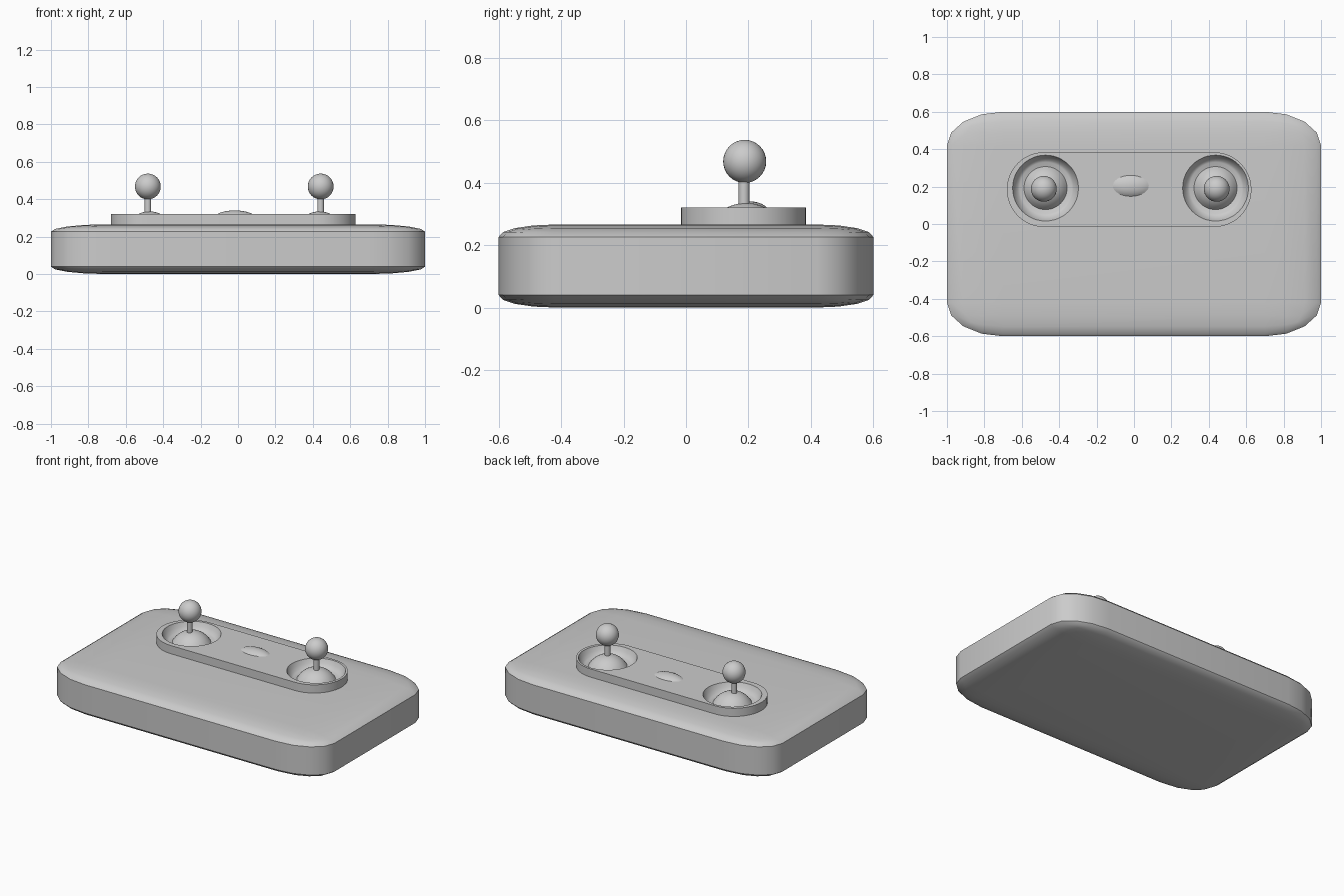
import bpy, bmesh
from math import sin, cos, pi, radians, sqrt

cube = bpy.data.objects.get("Cube")
if cube:
    bpy.data.objects.remove(cube)

grey = bpy.data.materials.new("plain_grey")
grey.use_nodes = True
GREY = (0.6, 0.6, 0.6, 1)
grey.diffuse_color = GREY
grey.node_tree.nodes["Principled BSDF"].inputs["Base Color"].default_value = GREY


def finish(obj, angle=35):
    """Give an object its colour and smooth shading with sharp edges."""
    obj.data.materials.clear()
    obj.data.materials.append(grey)
    bpy.ops.object.select_all(action='DESELECT')
    obj.select_set(True)
    bpy.context.view_layer.objects.active = obj
    bpy.ops.object.shade_smooth_by_angle(angle=radians(angle))
    return obj


def add_mesh(name, bm):
    bmesh.ops.recalc_face_normals(bm, faces=bm.faces)
    mesh = bpy.data.meshes.new(name)
    bm.to_mesh(mesh)
    bm.free()
    obj = bpy.data.objects.new(name, mesh)
    bpy.context.collection.objects.link(obj)
    return obj


def lathe(name, profile, centre, scale=(1, 1, 1), steps=48):
    """Revolve (radius, height) points about a vertical axis."""
    bm = bmesh.new()
    verts = [bm.verts.new((r, 0, z)) for r, z in profile]
    edges = [bm.edges.new(pair) for pair in zip(verts, verts[1:])]
    bmesh.ops.spin(bm, geom=verts + edges, cent=(0, 0, 0), axis=(0, 0, 1),
                   angle=2 * pi, steps=steps)
    bmesh.ops.remove_doubles(bm, verts=bm.verts, dist=1e-5)
    bmesh.ops.scale(bm, vec=scale, verts=bm.verts)
    bmesh.ops.translate(bm, vec=centre, verts=bm.verts)
    obj = add_mesh(name, bm)
    # open surfaces should face upward
    if max(p.normal.z for p in obj.data.polygons) <= 0:
        obj.data.flip_normals()
    return finish(obj)


def cap(radius, height, rings=8):
    """Profile of a shallow spherical dome."""
    ball = (radius ** 2 + height ** 2) / (2 * height)
    radii = [radius * (1 - i / rings) for i in range(rings + 1)]
    return [(r, sqrt(ball ** 2 - r ** 2) - ball + height) for r in radii]


def arc(cx, cy, r, start, end, n):
    return [(cx + r * cos(start + (end - start) * i / n),
             cy + r * sin(start + (end - start) * i / n)) for i in range(n + 1)]


# Base: a bevelled cube squashed so that the rounding stretches with it
BODY_TOP, PLATE_TOP = 0.266, 0.32
bm = bmesh.new()
bmesh.ops.create_cube(bm, size=2)
bmesh.ops.bevel(bm, geom=bm.edges[:], offset=0.3, segments=4, profile=0.5,
                affect='EDGES')
bmesh.ops.scale(bm, vec=(1, 0.6, BODY_TOP / 2), verts=bm.verts)
bmesh.ops.translate(bm, vec=(0, 0, BODY_TOP / 2), verts=bm.verts)
finish(add_mesh("base", bm), 30)

# Raised panel: a filled outline with two round openings
BOWL_Y, BOWL_R = 0.192, 0.176
BOWLS = {"right": -0.473, "left": 0.436}
loops = [arc(0.428, 0.184, 0.2, -pi / 2, pi / 2, 24)
         + arc(-0.48, 0.184, 0.2, pi / 2, 3 * pi / 2, 24)]
loops += [arc(x, BOWL_Y, BOWL_R, 0, 2 * pi, 48)[:-1] for x in BOWLS.values()]
curve = bpy.data.curves.new("panel", 'CURVE')
curve.dimensions = '2D'
curve.fill_mode = 'BOTH'
curve.extrude = (PLATE_TOP - BODY_TOP) / 2
for loop in loops:
    spline = curve.splines.new('POLY')
    spline.points.add(len(loop) - 1)
    for point, (x, y) in zip(spline.points, loop):
        point.co = (x, y, 0, 1)
    spline.use_cyclic_u = True
panel = bpy.data.objects.new("panel", curve)
panel.location.z = (PLATE_TOP + BODY_TOP) / 2
bpy.context.collection.objects.link(panel)
bpy.ops.object.select_all(action='DESELECT')
panel.select_set(True)
bpy.context.view_layer.objects.active = panel
bpy.ops.object.convert(target='MESH')
panel = bpy.context.view_layer.objects.active
bm = bmesh.new()
bm.from_mesh(panel.data)
bmesh.ops.remove_doubles(bm, verts=bm.verts, dist=1e-5)
bmesh.ops.recalc_face_normals(bm, faces=bm.faces)
bm.to_mesh(panel.data)
bm.free()
finish(panel)

# Two joysticks: bowl, dome, stem and ball
FLOOR, BALL_Z, BALL_R = 0.268, 0.468, 0.069
for side, x in BOWLS.items():
    stick_x = x + (0.006 if side == "left" else -0.009)
    lathe(side + "_bowl",
          [(BOWL_R, PLATE_TOP), (0.165, 0.293), (0.15, 0.276), (0.138, FLOOR), (0, FLOOR)],
          (x, BOWL_Y, 0))
    lathe(side + "_dome", cap(0.115, 0.067), (x, BOWL_Y, FLOOR))
    lathe(side + "_stem", [(0.0175, FLOOR), (0.0175, BALL_Z)],
          (stick_x, 0.186, 0), steps=24)
    ball = [(BALL_R * sin(pi * i / 16), BALL_R * cos(pi * i / 16)) for i in range(17)]
    lathe(side + "_ball", ball, (stick_x, 0.188, BALL_Z), steps=32)

# Oval button between the sticks
lathe("centre_button", cap(1, 0.5), (-0.017, 0.204, PLATE_TOP),
      scale=(0.096, 0.056, 0.04))
